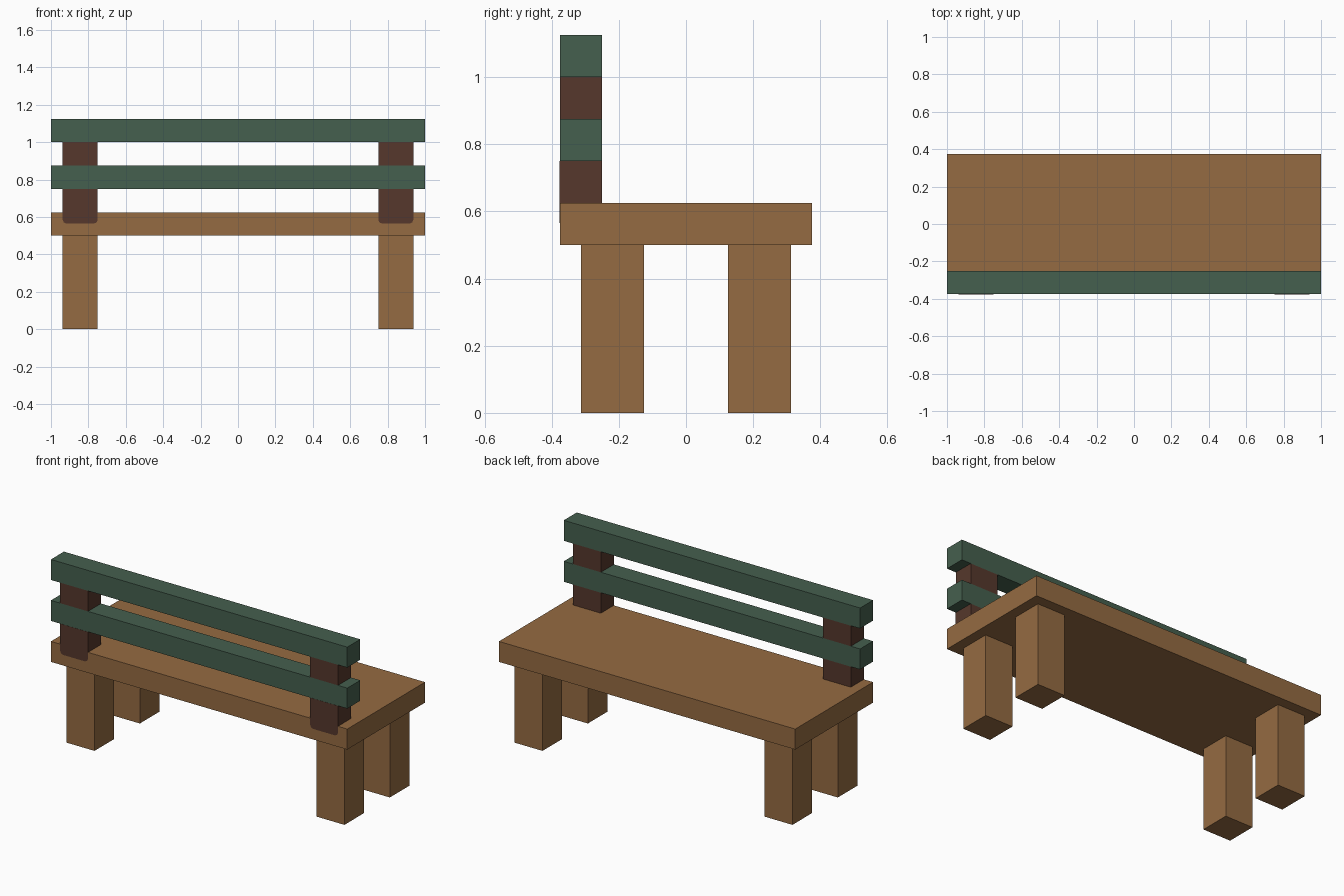
import bpy
import bmesh

cube = bpy.data.objects.get("Cube")
if cube:
    bpy.data.objects.remove(cube, do_unlink=True)


def material(name, rgb):
    mat = bpy.data.materials.new(name)
    mat.use_nodes = True
    color = (*rgb, 1.0)
    mat.diffuse_color = color
    mat.node_tree.nodes["Principled BSDF"].inputs["Base Color"].default_value = color
    return mat


WOOD = material("warm wood", (0.300, 0.147, 0.054))
GREEN = material("dark green paint", (0.060, 0.115, 0.077))
DARK = material("dark brown wood", (0.092, 0.039, 0.025))


def box(name, low, high, mat, bottom_bevel=0.0):
    """Box between two corners; optionally rounds its two lower side edges."""
    bm = bmesh.new()
    bmesh.ops.create_cube(bm, size=1.0)
    for v in bm.verts:
        v.co = [lo + (c + 0.5) * (hi - lo) for c, lo, hi in zip(v.co, low, high)]
    if bottom_bevel:
        edges = [e for e in bm.edges
                 if all(abs(v.co.z - low[2]) < 1e-5 for v in e.verts)
                 and abs(e.verts[0].co.x - e.verts[1].co.x) < 1e-5]
        bmesh.ops.bevel(bm, geom=edges, offset=bottom_bevel, segments=2,
                        profile=0.5, affect='EDGES')
    mesh = bpy.data.meshes.new(name)
    bm.to_mesh(mesh)
    bm.free()
    mesh.materials.append(mat)
    obj = bpy.data.objects.new(name, mesh)
    bpy.context.collection.objects.link(obj)
    return obj


# Seat
box("seat", (-1, -0.375, 0.5), (1, 0.375, 0.625), WOOD)

# Backrest slats
box("lower_back_slat", (-1, -0.375, 0.75), (1, -0.25, 0.875), GREEN)
box("upper_back_slat", (-1, -0.375, 1.0), (1, -0.25, 1.125), GREEN)

for side, sx in (("left", 1), ("right", -1)):
    x0, x1 = sorted((sx * 0.75, sx * 0.9375))

    # Legs
    for end, sy in (("front", -1), ("back", 1)):
        y0, y1 = sorted((sy * 0.125, sy * 0.3125))
        box(f"{end}_{side}_leg", (x0, y0, 0), (x1, y1, 0.5), WOOD)

    # Backrest posts, the lower one lapping over the seat edge
    box(f"{side}_lower_post", (x0, -0.376, 0.565), (x1, -0.25, 0.75), DARK, 0.02)
    box(f"{side}_upper_post", (x0, -0.375, 0.875), (x1, -0.25, 1.0), DARK)
